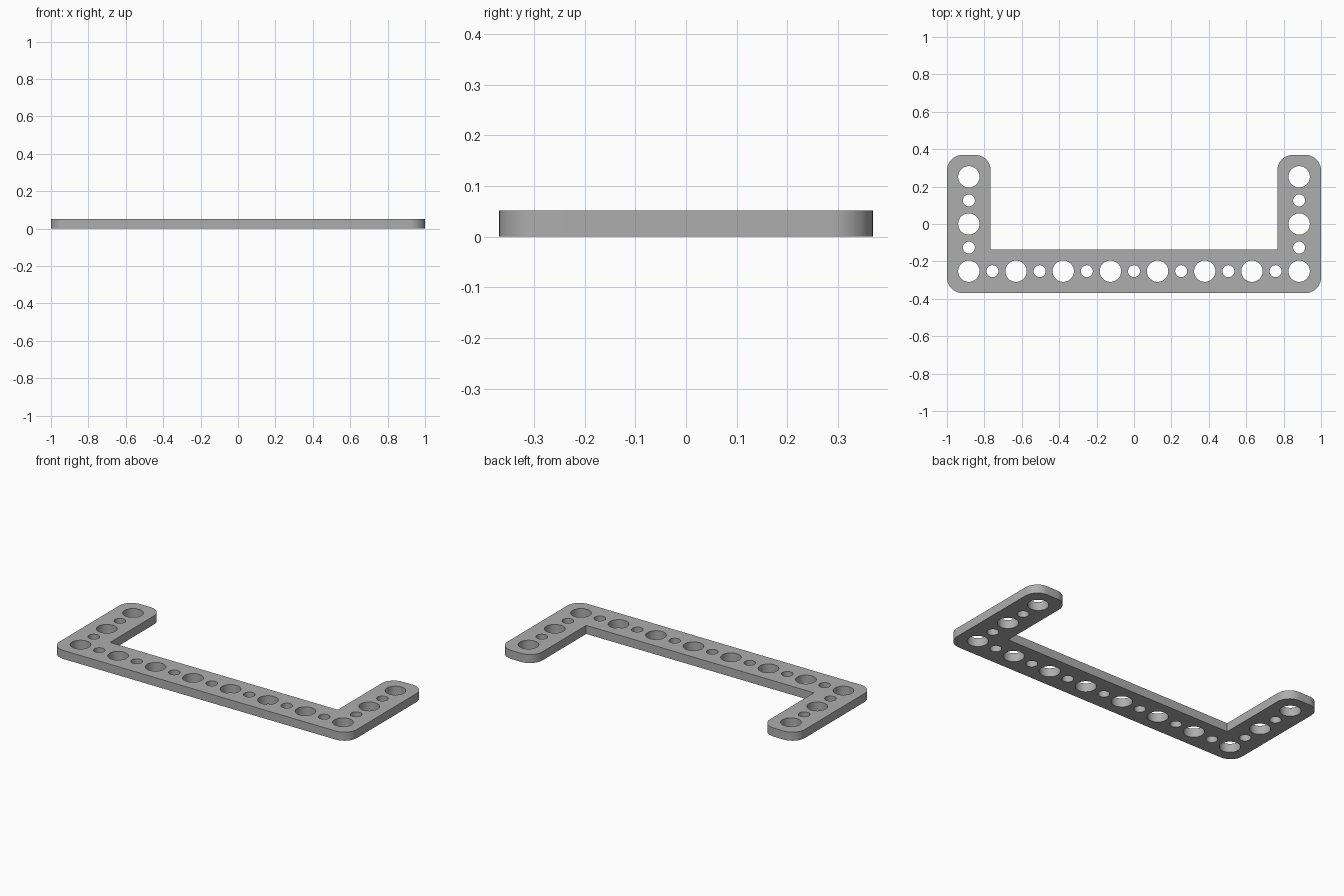
import bpy, bmesh
from math import sin, cos, pi, radians
from mathutils import Vector

if "Cube" in bpy.data.objects:
    bpy.data.objects.remove(bpy.data.objects["Cube"])

PITCH = 2 / 7.927          # spacing between large holes
HALF = 1 - 3.5 * PITCH     # half width of a bar
DEPTH = PITCH + HALF       # half depth of the bracket
THICK = 0.052
CORNER = 0.083
BIG, SMALL = 0.057, 0.032


def arc(x, y, r, start, sweep, steps):
    return [(x + r * cos(start + sweep * i / steps),
             y + r * sin(start + sweep * i / steps)) for i in range(steps + 1)]


def circle(x, y, r):
    return arc(x, y, r, 0, 2 * pi, 48)[:-1]


def add_loop(bm, points):
    verts = [bm.verts.new((x, y, 0)) for x, y in points]
    return [bm.edges.new((v, verts[i - 1])) for i, v in enumerate(verts)]


# U-shaped outline: right half, then its mirror image
inner = 1 - 2 * HALF
half = [(inner, 2 * HALF - DEPTH)]
half += arc(inner + CORNER, DEPTH - CORNER, CORNER, pi, -pi / 2, 12)
half += arc(1 - CORNER, DEPTH - CORNER, CORNER, pi / 2, -pi / 2, 12)
half += arc(1 - CORNER, CORNER - DEPTH, CORNER, 0, -pi / 2, 12)
outline = half + [(-x, y) for x, y in reversed(half)]

bm = bmesh.new()
edges = add_loop(bm, outline)

# Alternating large and small holes along the long bar
for i in range(15):
    edges += add_loop(bm, circle((i - 7) * PITCH / 2, -PITCH, SMALL if i % 2 else BIG))

# The same pattern continues up both arms
for side in (-1, 1):
    for i in range(1, 5):
        edges += add_loop(bm, circle(side * 3.5 * PITCH, (i - 2) * PITCH / 2,
                                     SMALL if i % 2 else BIG))

# Fill the flat plate and give it thickness
bmesh.ops.triangle_fill(bm, edges=edges, use_beauty=True, normal=(0, 0, 1))
result = bmesh.ops.extrude_face_region(bm, geom=bm.faces[:])
top = [g for g in result["geom"] if isinstance(g, bmesh.types.BMVert)]
bmesh.ops.translate(bm, verts=top, vec=Vector((0, 0, THICK)))
bmesh.ops.recalc_face_normals(bm, faces=bm.faces[:])

mesh = bpy.data.meshes.new("perforated_bracket")
bm.to_mesh(mesh)
bm.free()
bracket = bpy.data.objects.new("perforated_bracket", mesh)
bpy.context.collection.objects.link(bracket)

# Plain grey material
grey = bpy.data.materials.new("grey")
grey.use_nodes = True
color = (0.42, 0.42, 0.42, 1)
grey.diffuse_color = color
grey.node_tree.nodes["Principled BSDF"].inputs["Base Color"].default_value = color
mesh.materials.append(grey)

# Smooth round walls, sharp rims
bpy.ops.object.select_all(action="DESELECT")
bracket.select_set(True)
bpy.context.view_layer.objects.active = bracket
bpy.ops.object.shade_smooth_by_angle(angle=radians(30))
